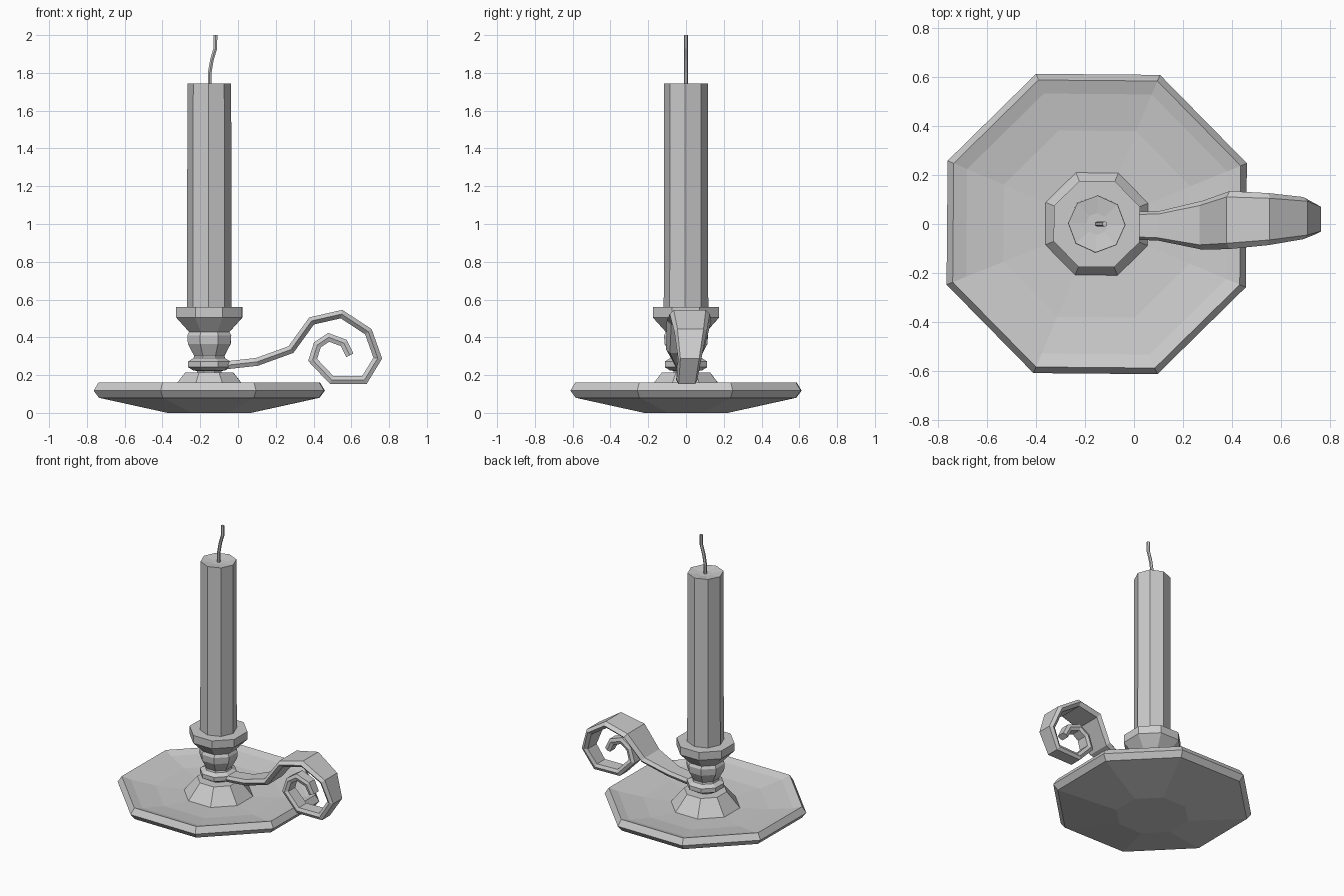
import bpy, bmesh
from math import cos, sin, radians, tau
from mathutils import Vector

cube = bpy.data.objects.get("Cube")
if cube:
    bpy.data.objects.remove(cube, do_unlink=True)

# One plain grey for everything
grey = bpy.data.materials.new("plain grey")
grey.use_nodes = True
colour = (0.6, 0.6, 0.6, 1)
grey.diffuse_color = colour
grey.node_tree.nodes["Principled BSDF"].inputs["Base Color"].default_value = colour

AXIS_X = -0.152
FLAT = cos(tau / 16)  # flat half width of an octagon of radius 1


def skin(name, rings):
    """Join successive rings of points into a closed, flat-shaded solid."""
    bm = bmesh.new()
    loops = [[bm.verts.new(p) for p in ring] for ring in rings]
    n = len(loops[0])
    for a, b in zip(loops, loops[1:]):
        for i in range(n):
            j = (i + 1) % n
            bm.faces.new((a[i], a[j], b[j], b[i]))
    bm.faces.new(loops[0][::-1])
    bm.faces.new(loops[-1])
    bmesh.ops.recalc_face_normals(bm, faces=bm.faces)
    mesh = bpy.data.meshes.new(name)
    bm.to_mesh(mesh)
    bm.free()
    mesh.materials.append(grey)
    obj = bpy.data.objects.new(name, mesh)
    bpy.context.collection.objects.link(obj)
    return obj


def lathe(name, profile, turn, scale=1.0):
    """Turn (radius, height) pairs into an eight-sided solid."""
    angles = [radians(turn) + tau * i / 8 for i in range(8)]
    return skin(name, [[(AXIS_X + r * scale * cos(a), r * scale * sin(a), z)
                        for a in angles] for r, z in profile])


def sweep(name, path, section):
    """Sweep a section(i) of (side, normal) offsets along (x, y, z) points."""
    pts = [Vector(p) for p in path]
    rings = []
    for i, p in enumerate(pts):
        before = (p - pts[max(i - 1, 0)]).normalized()
        after = (pts[min(i + 1, len(pts) - 1)] - p).normalized()
        t = (before + after).normalized()
        mitre = 1 / max(t.dot(after if after.length else before), 0.8)
        side = Vector((0, 1, 0))
        up = t.cross(side).normalized() * mitre
        rings.append([p + side * s + up * u for s, u in section(i)])
    return skin(name, rings)


# Shallow dish with a bevelled rim and sunken floor
lathe("dish", [(0.22, 0), (0.582, 0.08), (0.61, 0.118), (0.585, 0.16),
               (0.53, 0.142), (0.38, 0.118), (0.15, 0.105)], 22, 1 / FLAT)

# Foot, ringed stem and candle cup
lathe("foot", [(0.215, 0.1), (0.128, 0.213)], 22, 1 / FLAT)
lathe("stem", [(0.065, 0.2), (0.065, 0.222), (0.085, 0.225), (0.112, 0.242),
               (0.112, 0.272), (0.083, 0.29), (0.08, 0.302), (0.113, 0.365),
               (0.116, 0.41), (0.106, 0.43)], 22, 1 / FLAT)
lathe("cup", [(0.106, 0.428), (0.175, 0.505), (0.175, 0.56)], 22, 1 / FLAT)

# Candle, with a slight hollow around the wick
lathe("candle", [(0.118, 0.53), (0.116, 1.745), (0.045, 1.735)], -2)

# Bent wick
wick_path = [(-0.15, 0, 1.72), (-0.15, 0, 1.8), (-0.138, 0, 1.87),
             (-0.12, 0, 1.93), (-0.119, 0, 2.0)]
sweep("wick", wick_path,
      lambda i: [(0.011 * cos(tau * k / 6), 0.011 * sin(tau * k / 6)) for k in range(6)])

# Curled ribbon handle: x, z, half width, sideways shift
ribbon = [(-0.08, 0.25, 0.055, -0.005), (0.10, 0.27, 0.06, -0.008),
          (0.28, 0.335, 0.1, -0.005), (0.39, 0.487, 0.118, 0.016),
          (0.548, 0.523, 0.106, 0.02), (0.69, 0.43, 0.086, 0.024),
          (0.74, 0.29, 0.062, 0.02), (0.67, 0.175, 0.055, 0.005),
          (0.495, 0.175, 0.052, 0), (0.395, 0.28, 0.048, 0),
          (0.42, 0.36, 0.045, 0), (0.48, 0.4, 0.042, 0),
          (0.56, 0.37, 0.038, 0), (0.592, 0.305, 0.034, 0)]


def ribbon_section(i):
    w, shift = ribbon[i][2:]
    flat, t = w * 0.8, 0.021
    return [(s + shift, u) for s, u in
            ((w, 0), (flat, t), (-flat, t), (-w, 0), (-flat, -t), (flat, -t))]


sweep("handle", [(x, 0, z) for x, z, w, s in ribbon], ribbon_section)
